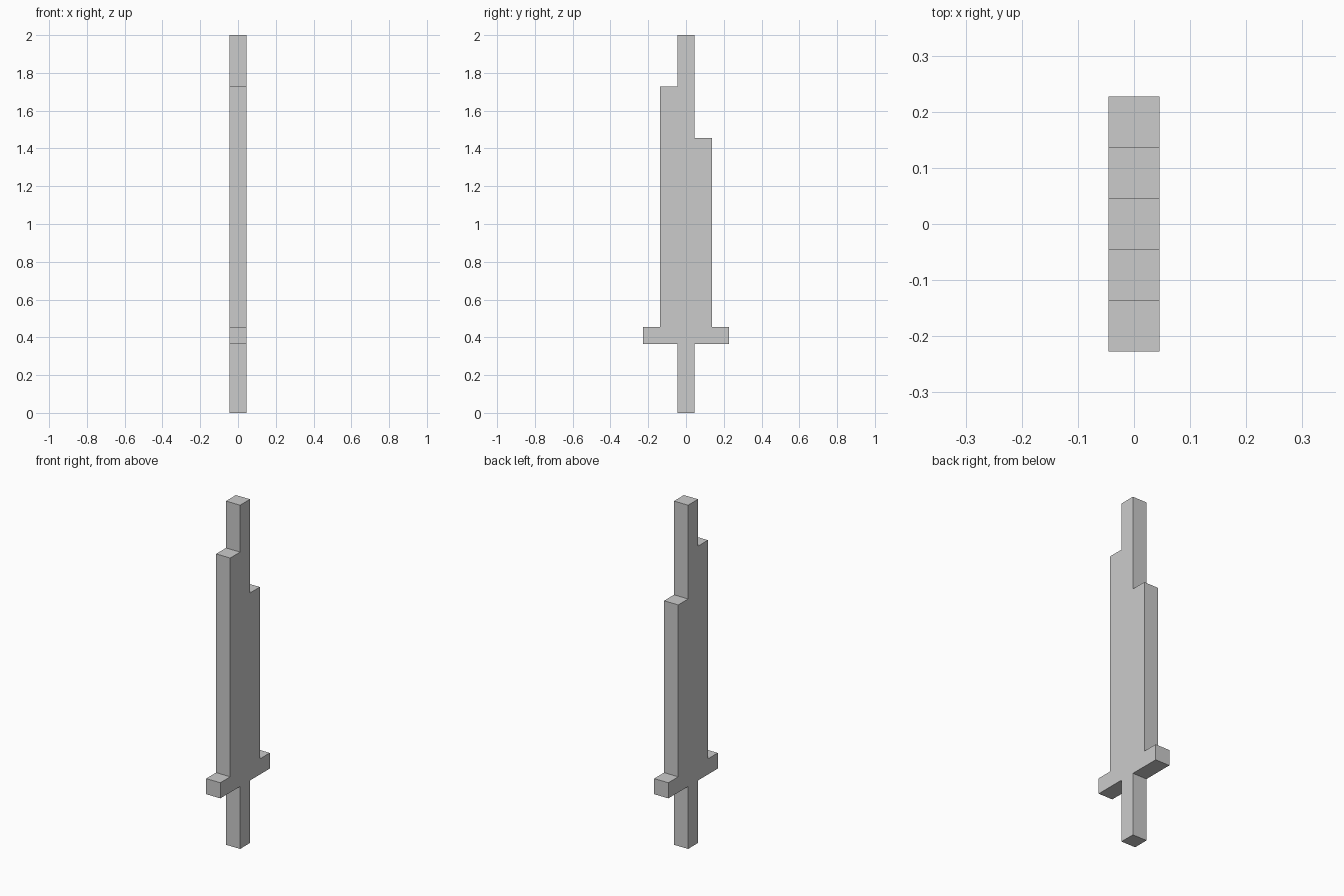
import bpy
import bmesh
from mathutils import Vector

if "Cube" in bpy.data.objects:
    bpy.data.objects.remove(bpy.data.objects["Cube"])

U = 2 / 22  # one grid cell: the sword is 22 cells tall and 1 cell thick

# Side outline in cells (y, z): grip, crossguard, stepped blade, tip
right_side = [(0.5, 0), (0.5, 4), (2.5, 4), (2.5, 5), (1.5, 5), (1.5, 16), (0.5, 16), (0.5, 22)]
left_side = [(-0.5, 22), (-0.5, 19), (-1.5, 19), (-1.5, 5), (-2.5, 5), (-2.5, 4), (-0.5, 4), (-0.5, 0)]

# Extrude the outline through the thickness, centred on x = 0
bm = bmesh.new()
outline = [bm.verts.new((-U / 2, y * U, z * U)) for y, z in right_side + left_side]
face = bm.faces.new(outline)
result = bmesh.ops.extrude_face_region(bm, geom=[face], use_keep_orig=True)
moved = [g for g in result["geom"] if isinstance(g, bmesh.types.BMVert)]
bmesh.ops.translate(bm, verts=moved, vec=Vector((U, 0, 0)))
bmesh.ops.recalc_face_normals(bm, faces=bm.faces)

# Sword object, flat shaded
mesh = bpy.data.meshes.new("sword")
bm.to_mesh(mesh)
bm.free()
sword = bpy.data.objects.new("sword", mesh)
bpy.context.collection.objects.link(sword)
